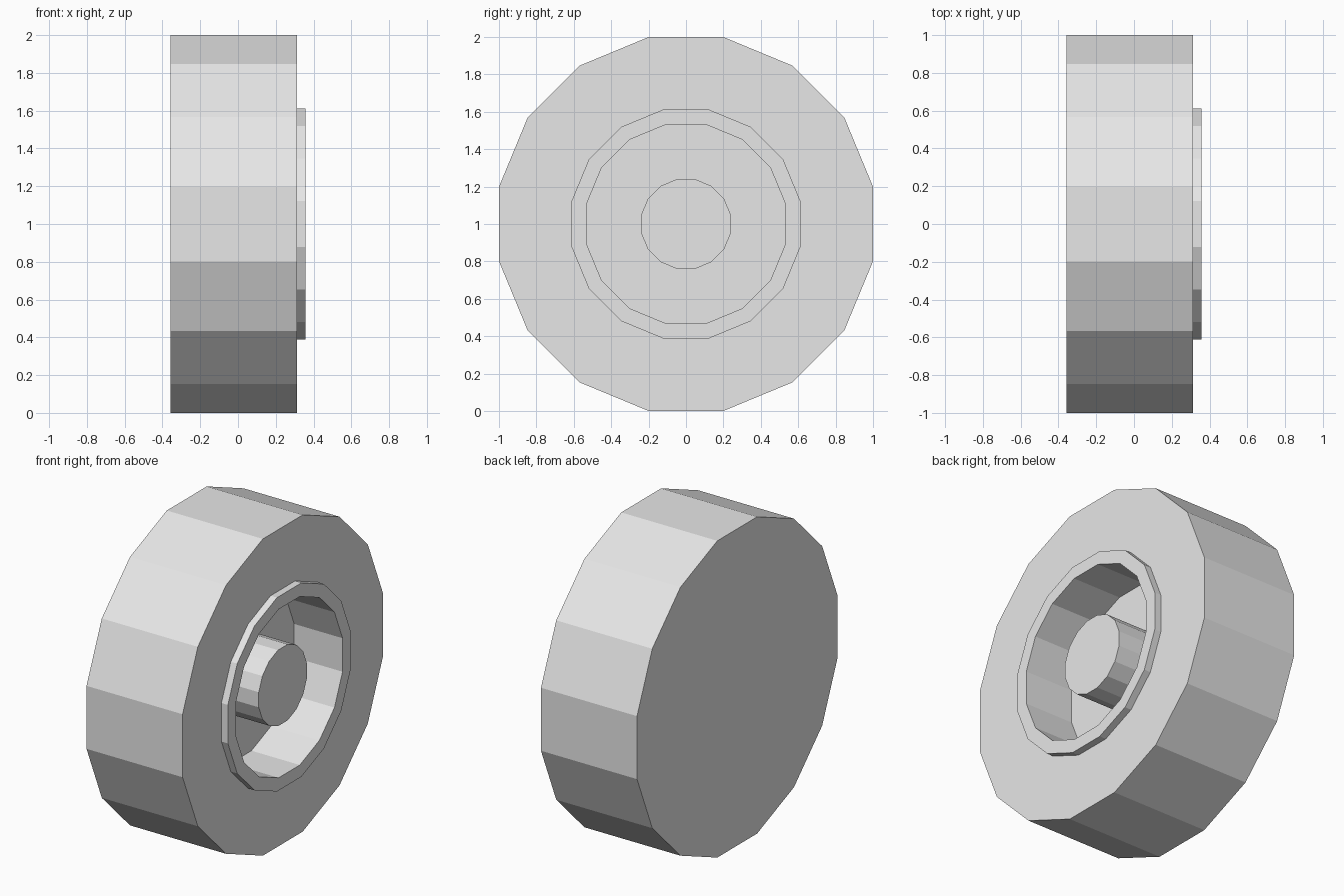
import bpy, bmesh, math

cube = bpy.data.objects.get("Cube")
if cube:
    bpy.data.objects.remove(cube, do_unlink=True)

SIDES = 16
AXLE_Z = 1.0

grey = bpy.data.materials.new("light_grey")
grey.use_nodes = True
grey.diffuse_color = (0.8, 0.8, 0.8, 1)
grey.node_tree.nodes["Principled BSDF"].inputs["Base Color"].default_value = (0.8, 0.8, 0.8, 1)


def turned(name, profile, cap_start=False, cap_end=False):
    """Turn a profile of (x, distance to flat side) about the axle."""
    bm = bmesh.new()
    rings = []
    for x, flat in profile:
        r = flat / math.cos(math.pi / SIDES)
        angles = [(i + 0.5) * math.tau / SIDES for i in range(SIDES)]
        rings.append([bm.verts.new((x, r * math.cos(a), r * math.sin(a))) for a in angles])
    for a, b in zip(rings, rings[1:]):
        for i in range(SIDES):
            j = (i + 1) % SIDES
            bm.faces.new((a[j], a[i], b[i], b[j]))
    if cap_start:
        bm.faces.new(rings[0][::-1])
    if cap_end:
        bm.faces.new(rings[-1])
    mesh = bpy.data.meshes.new(name)
    bm.to_mesh(mesh)
    bm.free()
    mesh.materials.append(grey)
    obj = bpy.data.objects.new(name, mesh)
    obj.location.z = AXLE_Z
    bpy.context.collection.objects.link(obj)


BACK, FACE, LIP, FLOOR = -0.358, 0.313, 0.358, 0.02

# Tyre: closed back, tread and side wall
turned("tyre", [(BACK, 1.0), (FACE, 1.0), (FACE, 0.612)], cap_start=True)
# Rim: raised lip, deep wall and recess floor
turned("rim", [(FACE, 0.612), (LIP, 0.612), (LIP, 0.532), (FLOOR, 0.532), (FLOOR, 0.24)])
# Hub: stub standing in the recess
turned("hub", [(FLOOR, 0.24), (FACE, 0.24)], cap_end=True)
